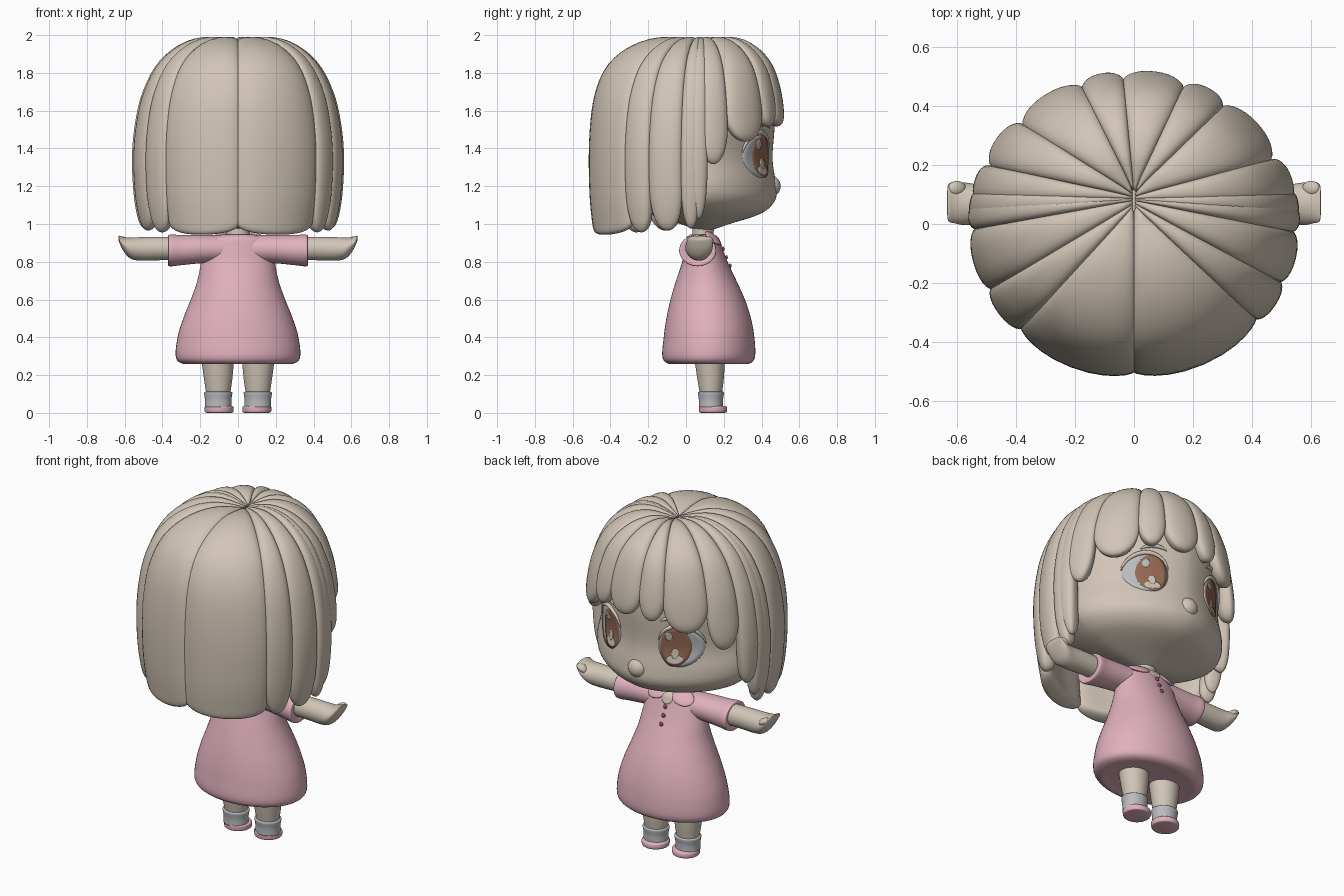
import bpy, bmesh
from math import sin, cos, pi, radians, sqrt, copysign
from mathutils import Vector

cube = bpy.data.objects.get("Cube")
if cube:
    bpy.data.objects.remove(cube)


def material(name, r, g, b):
    m = bpy.data.materials.new(name)
    m.use_nodes = True
    m.diffuse_color = (r, g, b, 1)
    m.node_tree.nodes["Principled BSDF"].inputs["Base Color"].default_value = (r, g, b, 1)
    return m


BEIGE = material("warm_beige", 0.64, 0.56, 0.47)
PINK = material("soft_pink", 0.75, 0.44, 0.51)
GREY = material("light_grey", 0.49, 0.50, 0.51)
BROWN = material("iris_brown", 0.30, 0.14, 0.09)
BUTTON = material("button_brown", 0.22, 0.09, 0.07)


def interp(rows, u):
    """Smooth blend through table rows; u counts rows."""
    i = min(int(u), len(rows) - 2)
    t = u - i
    p1, p2 = rows[i], rows[i + 1]
    p0, p3 = rows[max(i - 1, 0)], rows[min(i + 2, len(rows) - 1)]
    return [b + t * ((c - a) / 2 + t * ((a - 2.5 * b + 2 * c - d / 2) + t * (1.5 * (b - c) + (d - a) / 2)))
            for a, b, c, d in zip(p0, p1, p2, p3)]


def spow(value, power):
    return copysign(abs(value) ** power, value)


def rings_to_object(name, rings, mat, cap=True):
    bm = bmesh.new()
    loops = [[bm.verts.new(p) for p in ring] for ring in rings]
    n = len(loops[0])
    for a, b in zip(loops, loops[1:]):
        for k in range(n):
            bm.faces.new((a[k], a[(k + 1) % n], b[(k + 1) % n], b[k]))
    if cap:
        bm.faces.new(loops[0])
    bm.faces.new(loops[-1])
    bmesh.ops.recalc_face_normals(bm, faces=bm.faces)
    me = bpy.data.meshes.new(name)
    bm.to_mesh(me)
    bm.free()
    me.materials.append(mat)
    me.shade_smooth()
    ob = bpy.data.objects.new(name, me)
    bpy.context.collection.objects.link(ob)
    return ob


def loft(name, rows, mat, axis="z", side=1, n=40, sub=5, power=2):
    """Rows hold position, two centres and two radii of a superellipse."""
    rings = []
    for k in range((len(rows) - 1) * sub + 1):
        p, c1, c2, r1, r2 = interp(rows, k / sub)
        r1, r2 = max(r1, 0.002), max(r2, 0.002)
        ring = []
        for j in range(n):
            a = c1 + r1 * spow(cos(2 * pi * j / n), 2 / power)
            b = c2 + r2 * spow(sin(2 * pi * j / n), 2 / power)
            ring.append((side * a, b, p) if axis == "z" else (side * p, a, b))
        rings.append(ring)
    return rings_to_object(name, rings, mat)


def ball(name, loc, size, mat, rot=(0, 0, 0)):
    bpy.ops.mesh.primitive_uv_sphere_add(segments=24, ring_count=14, location=loc, rotation=rot)
    ob = bpy.context.object
    ob.name = name
    ob.scale = size
    ob.data.materials.append(mat)
    ob.data.shade_smooth()
    return ob


# Head and neck
HEAD_POWER = 1.7
HEAD = [(0.965, 0, .1, .03, .03), (1.0, 0, .1, .19, .13), (1.04, 0, .1, .32, .26),
        (1.08, 0, .1, .405, .335), (1.14, 0, .09, .465, .387), (1.22, 0, .08, .48, .395),
        (1.35, 0, .07, .46, .388), (1.55, 0, .05, .48, .42), (1.7, 0, .04, .45, .41),
        (1.85, 0, .05, .32, .30), (1.93, 0, .07, .15, .14), (1.95, 0, .07, .01, .01)]
DRESS = [(.27, 0, .12, .02, .02), (.262, 0, .12, .22, .16), (.26, 0, .12, .29, .212),
         (.295, 0, .12, .329, .245), (.4, 0, .122, .32, .24), (.5, 0, .12, .29, .224),
         (.6, 0, .115, .25, .197), (.7, 0, .107, .215, .16), (.8, 0, .1, .195, .12),
         (.88, 0, .09, .18, .098), (.925, 0, .085, .15, .085), (.945, 0, .085, .08, .06)]
loft("head", HEAD, BEIGE, n=72, power=HEAD_POWER)
loft("neck", [(.88, 0, .09, .065, .06), (.95, 0, .09, .06, .055), (1.03, 0, .1, .07, .065)], BEIGE)
ball("nose", (0, .445, 1.2), (.06, .056, .058), BEIGE)


def surface_y(table, x, z, power=2):
    """Depth of the +y side of a lofted table at x, z."""
    lo, hi = 2, len(table) - 1
    for _ in range(24):
        mid = (lo + hi) / 2
        lo, hi = (mid, hi) if interp(table, mid)[0] < z else (lo, mid)
    _, _, c, rx, ry = interp(table, lo)
    return c + ry * max(0, 1 - abs(x / rx) ** power) ** (1 / power)


def plate(name, x0, z0, rx, rz, lift, mat, table=HEAD, power=HEAD_POWER):
    """Thin disc that follows a lofted surface."""
    rings = []
    for f in (1, 1, .8, .6, .4, .2, .02):
        pts = [(x0 + f * rx * cos(2 * pi * j / 32), z0 + f * rz * sin(2 * pi * j / 32)) for j in range(32)]
        d = -.004 if not rings else lift
        rings.append([(x, surface_y(table, x, z, power) + d, z) for x, z in pts])
    return rings_to_object(name, rings, mat, cap=False)


def strand(name, pts, depth, mat):
    cu = bpy.data.curves.new(name, "CURVE")
    cu.dimensions = "3D"
    cu.bevel_depth = depth
    cu.use_fill_caps = True
    sp = cu.splines.new("POLY")
    sp.points.add(len(pts) - 1)
    for i, p in enumerate(pts):
        sp.points[i].co = (*p, 1)
        sp.points[i].radius = .25 + .75 * sin(pi * i / (len(pts) - 1))
    cu.materials.append(mat)
    bpy.context.collection.objects.link(bpy.data.objects.new(name, cu))


def face_arc(x0, z0, rx, rz, a0, a1):
    out = []
    for k in range(17):
        a = radians(a0 + (a1 - a0) * k / 16)
        x, z = x0 + rx * cos(a), z0 + rz * sin(a)
        out.append((x, surface_y(HEAD, x, z, HEAD_POWER) + .003, z))
    return out


for s, side in ((1, "left"), (-1, "right")):
    # Eye, highlights, lid and brow
    plate(side + "_eye_white", s * .232, 1.36, .106, .115, .004, GREY)
    plate(side + "_iris", s * .21, 1.36, .075, .113, .006, BROWN)
    plate(side + "_eye_glint", s * .21 + .03, 1.42, .017, .024, .008, GREY)
    plate(side + "_eye_shine_base", s * .21, 1.285, .04, .024, .008, BEIGE)
    plate(side + "_eye_shine_top", s * .21, 1.32, .017, .028, .0085, BEIGE)
    strand(side + "_upper_lid", face_arc(s * .232, 1.365, s * .11, .12, 5, 165), .013, BEIGE)
    strand(side + "_brow", face_arc(s * .2, 1.47, s * .08, .06, 35, 140), .012, BEIGE)

    # Sleeve, arm and hand
    loft(side + "_sleeve", [(-.01, .08, .87, .07, .07), (.1, .077, .868, .08, .072), (.2, .07, .867, .085, .075),
                            (.3, .065, .862, .09, .08), (.355, .062, .86, .098, .084),
                            (.37, .062, .86, .09, .077), (.362, .062, .86, .05, .05)], PINK, "x", s)
    loft(side + "_arm", [(.3, .07, .87, .06, .06), (.42, .07, .87, .062, .062), (.52, .068, .868, .066, .062),
                         (.57, .068, .873, .072, .055), (.605, .072, .893, .07, .038),
                         (.63, .072, .922, .06, .016), (.632, .072, .924, .01, .004)], BEIGE, "x", s)
    ball(side + "_thumb", (s * .6, .12, .91), (.034, .026, .02), BEIGE, (0, s * radians(-30), 0))

    # Leg, sock and shoe
    loft(side + "_leg", [(.08, .105, .132, .06, .055), (.18, .105, .13, .075, .07), (.3, .108, .125, .088, .082)],
         BEIGE, "z", s)
    loft(side + "_sock", [(.03, .105, .132, .07, .064), (.07, .105, .132, .07, .064), (.105, .105, .132, .075, .069),
                          (.112, .105, .132, .068, .063)], GREY, "z", s)
    loft(side + "_shoe", [(0, .1, .143, .06, .06), (.004, .1, .143, .074, .072), (.02, .1, .143, .077, .075),
                          (.034, .1, .141, .074, .071), (.038, .1, .138, .05, .05)], PINK, "z", s)

    # Rounded collar half
    ball(side + "_collar", (s * .08, .143, .925), (.068, .05, .015), PINK, (radians(-38), s * radians(14), 0))

# Dress, open neckline and buttons
loft("dress", DRESS, PINK, n=56)
plate("neck_opening", 0, .912, .034, .03, .004, BEIGE, DRESS, 2)
for i in range(3):
    z = .868 - .045 * i
    ball("button_%d" % (i + 1), (0, surface_y(DRESS, 0, z) + .003, z), (.012, .008, .012), BUTTON)

# Hair: each row is an index, share of the rim radius, height
DOME = [(0, .006, 1.985), (1, .28, 2.0), (2, .55, 1.95), (3, .76, 1.85), (4, .9, 1.7), (5, .97, 1.54),
        (6, 1.0, 1.36), (7, .985, 1.16), (8, .94, 1.0), (9, .9, .9)]


def dome(theta, u):
    """Hair surface: fuller at the front and back than at the sides."""
    _, f, z = interp(DOME, u)
    f += .55 * sin(theta) ** 2 * f ** 3 * (1 - f)
    rim = .532 if sin(theta) > 0 else .525
    return Vector((.562 * cos(theta) * f, (.08 + .03 * sin(theta)) * (1 - f) + rim * sin(theta) * f, z))


def lock(name, a0, a1, z_end, tip):
    """Padded hair lock between two angles, from the crown to z_end."""
    end = 2.0
    while interp(DOME, end)[2] > z_end and end < 8.98:
        end += .02
    mid, half = radians((a0 + a1) / 2), radians((a1 - a0) / 2) * 1.05
    rings, rows, n = [], 44, 28
    for r in range(rows + 1):
        v = sin(pi / 2 * r / rows)
        u = v * end
        k = max(0, (v - 1 + tip) / tip)
        taper = max(.01, sqrt(max(0, 1 - k ** 2.4)))
        thick = min(1, .35 + u * .4) * max(.01, sqrt(max(0, 1 - k ** 6)))
        ring = []
        for j in range(n):
            c, s = cos(2 * pi * j / n), sin(2 * pi * j / n)
            th = mid + half * taper * spow(c, .85)
            p = dome(th, u)
            along = dome(th, u + .01) - dome(th, max(u - .01, 0))
            across = dome(th + .01, u) - dome(th - .01, u)
            nor = across.cross(along).normalized() * -1
            d = spow(s, .8) * (.036 if s > 0 else .06)
            ring.append(p + nor * (d * thick - .036))
        rings.append(ring)
    rings_to_object(name, rings, BEIGE)


EDGES = [-90, -40, -23, -3, 8, 26, 54, 71, 94, 110, 137, 157, 171, 182, 206, 225, 270]
ENDS = [.94, .95, .96, .97, 1.32, 1.44, 1.52, 1.52, 1.52, 1.47, 1.36, 1.12, .97, .96, .95, .94]
for i, z_end in enumerate(ENDS):
    kind = "back_hair" if z_end < 1 else "fringe"
    lock("%s_lock_%d" % (kind, i + 1), EDGES[i], EDGES[i + 1], z_end, .07 if i in (0, 15) else .2)

# Slim under-locks beside the cheeks
for a, b in ((2, 13), (167, 178)):
    lock("cheek_lock_%d" % a, a, b, 1.02, .25)
